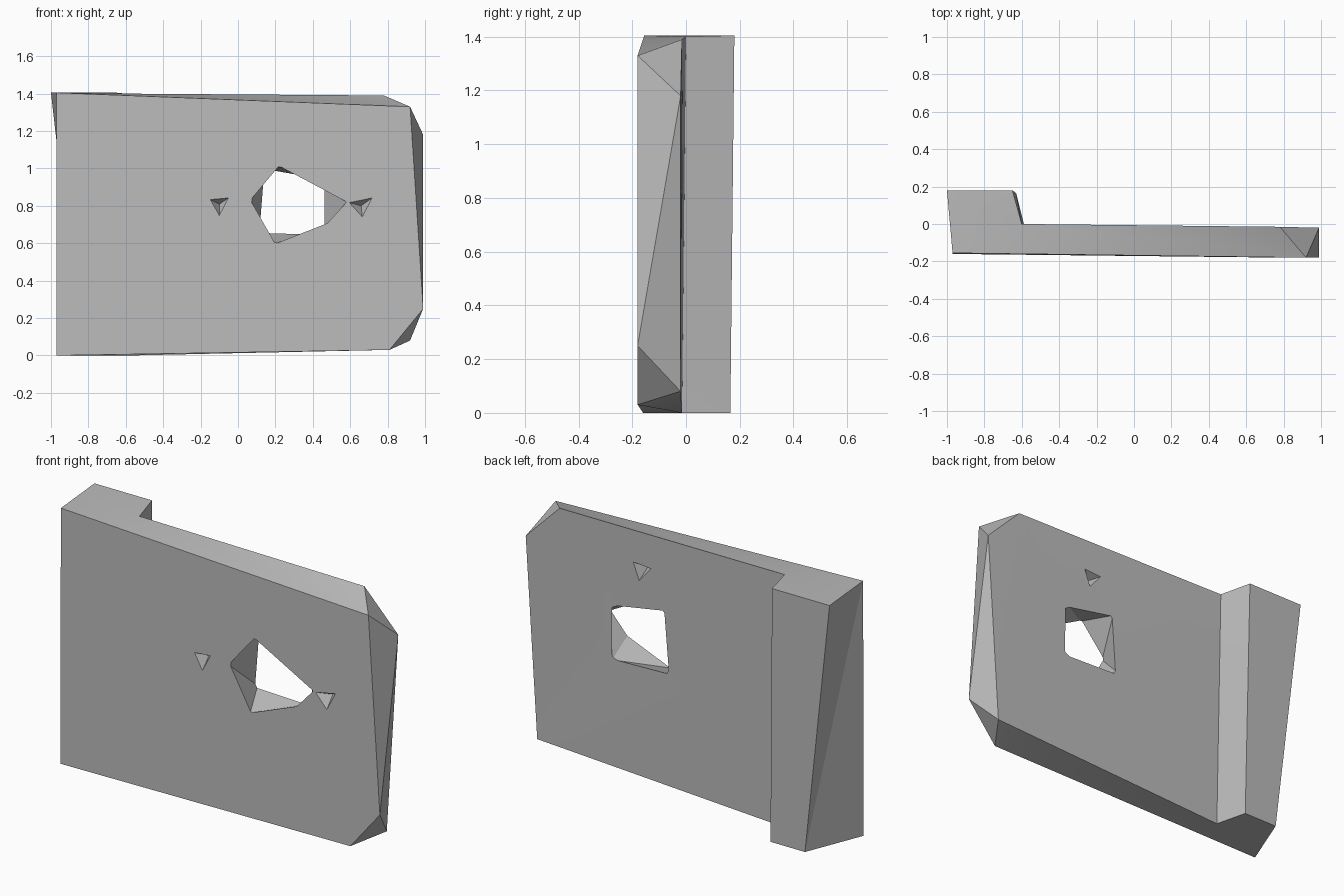
import bpy
import bmesh
from math import radians

old = bpy.data.objects.get("Cube")
if old:
    bpy.data.objects.remove(old, do_unlink=True)

grey = bpy.data.materials.new("stone grey")
grey.use_nodes = True
colour = (0.5, 0.5, 0.5, 1)
grey.diffuse_color = colour
grey.node_tree.nodes["Principled BSDF"].inputs["Base Color"].default_value = colour


def add_object(name, bm):
    bmesh.ops.recalc_face_normals(bm, faces=bm.faces)
    mesh = bpy.data.meshes.new(name)
    bm.to_mesh(mesh)
    bm.free()
    mesh.materials.append(grey)
    obj = bpy.data.objects.new(name, mesh)
    bpy.context.collection.objects.link(obj)
    return obj


def hull_cutter(name, points):
    bm = bmesh.new()
    for p in points:
        bm.verts.new(p)
    bmesh.ops.convex_hull(bm, input=bm.verts)
    obj = add_object(name, bm)
    obj.hide_render = True
    return obj


def at_depth(outline, y):
    return [(x, y, z) for x, z in outline]


# Slab corners: front outline, back outline, and the thick rib on the right end
corners = {
    "front_low_end": (-.97, -.16, 0), "front_low": (.81, -.18, .03),
    "front_side_low": (.99, -.18, .25), "front_high": (.92, -.18, 1.33),
    "front_high_end": (-.97, -.155, 1.405),
    "step_low": (-.585, -.015, 0), "back_low": (.92, -.02, .08),
    "back_side_high": (.99, -.02, 1.18), "back_high": (.78, -.015, 1.39),
    "step_high": (-.6, 0, 1.4),
    "rib_low_end": (-.84, .165, 0), "rib_low": (-.63, .165, 0),
    "rib_high": (-.65, .18, 1.405), "rib_high_end": (-1, .18, 1.405),
}
faces = [
    # broad faces
    "front_low_end front_low front_side_low front_high front_high_end",
    "step_high back_high back_side_high back_low step_low",
    # rib and its end
    "step_high step_low rib_low rib_high",
    "rib_high rib_low rib_low_end rib_high_end",
    "rib_high_end rib_low_end front_high_end",
    "front_high_end rib_low_end front_low_end",
    # top and bottom
    "front_high_end front_high back_high step_high",
    "step_high rib_high rib_high_end front_high_end",
    "front_low_end rib_low_end rib_low step_low",
    "front_low_end step_low back_low front_low",
    # chipped corners and side
    "front_low back_low front_side_low",
    "front_side_low back_low back_side_high",
    "front_side_low back_side_high front_high",
    "front_high back_side_high back_high",
]
bm = bmesh.new()
verts = {name: bm.verts.new(p) for name, p in corners.items()}
for face in faces:
    bm.faces.new([verts[name] for name in face.split()])
bmesh.ops.triangulate(bm, faces=bm.faces)
slab = add_object("wall_slab", bm)

# Window: five-sided at the front, four-sided at the back
window_front = [(.07, .83), (.22, 1.01), (.58, .82), (.48, .71), (.2, .6)]
window_back = [(.12, .66), (.45, .65), (.45, .94), (.145, .995)]
cutters = [hull_cutter("window_cutter",
                       at_depth(window_front, -.18) + at_depth(window_back, 0))]

# Small three-sided dents: two in front, one in the back
dents = [
    ("front_dent_right", [(-.16, .84), (-.04, .85), (-.1, .735)], -.18, .07),
    ("front_dent_left", [(.585, .82), (.725, .848), (.665, .733)], -.185, .07),
    ("back_dent", [(.335, 1.22), (.215, 1.21), (.295, 1.115)], -.005, -.07),
]
for name, outline, y, depth in dents:
    apex = (sum(p[0] for p in outline) / 3, y + depth,
            sum(p[1] for p in outline) / 3)
    cutters.append(hull_cutter(name, at_depth(outline, y) + [apex]))

bpy.context.view_layer.objects.active = slab
slab.select_set(True)
for cutter in cutters:
    mod = slab.modifiers.new(cutter.name, "BOOLEAN")
    mod.operation = "DIFFERENCE"
    mod.solver = "EXACT"
    mod.object = cutter
    bpy.ops.object.modifier_apply(modifier=mod.name)
for cutter in cutters:
    bpy.data.objects.remove(cutter, do_unlink=True)
bpy.ops.object.shade_smooth_by_angle(angle=radians(25))
